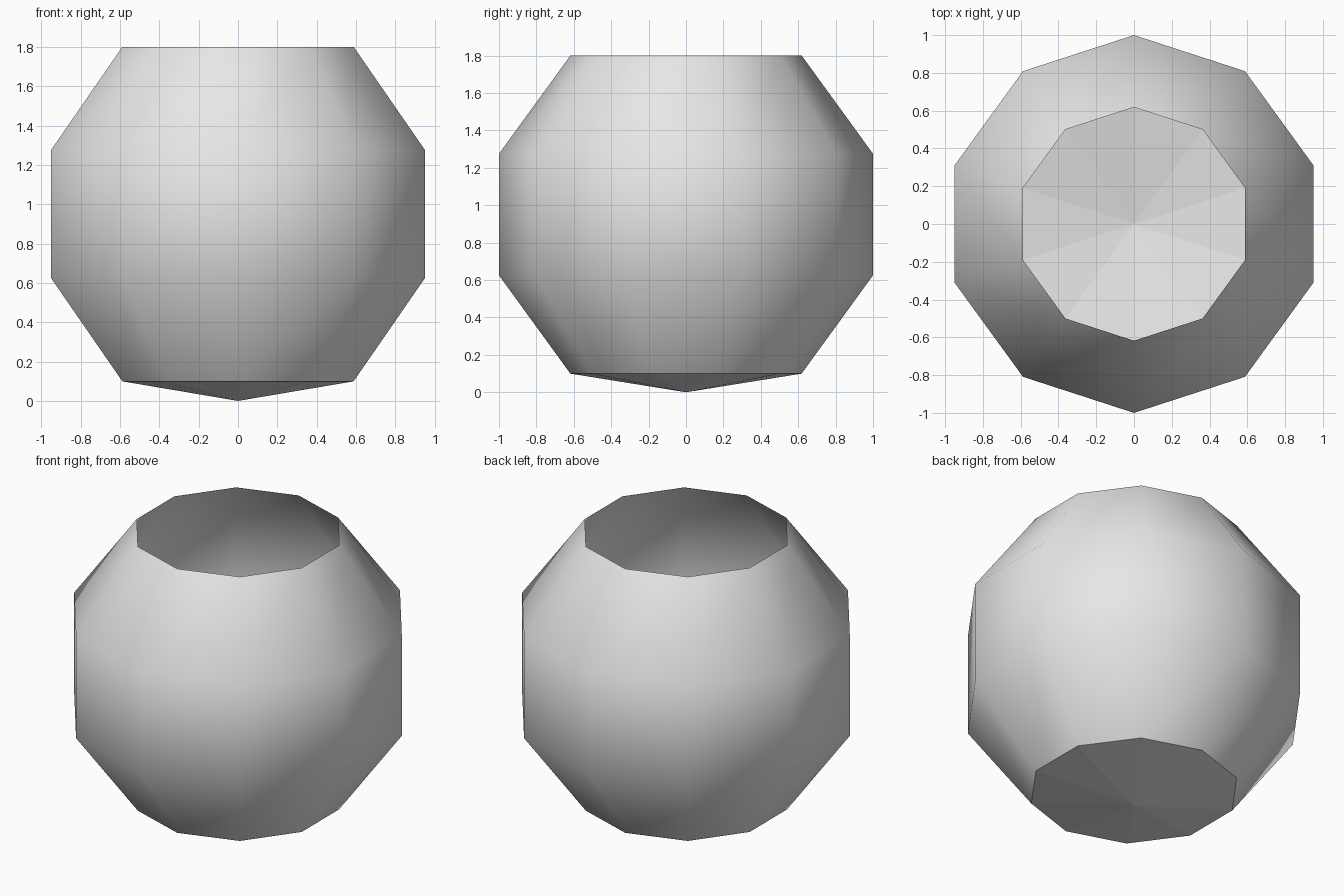
import bpy
import bmesh
from math import sin, cos, pi

cube = bpy.data.objects.get("Cube")
if cube:
    bpy.data.objects.remove(cube, do_unlink=True)

# Single plain grey
grey = bpy.data.materials.new("plain grey")
grey.use_nodes = True
colour = (0.8, 0.8, 0.8, 1)
grey.diffuse_color = colour
grey.node_tree.nodes["Principled BSDF"].inputs["Base Color"].default_value = colour

# Open-topped ten-sided bowl, rings taken from a sphere
SIDES = 10
RADIUS = 1 / sin(2 * pi / 5)
MIDDLE = 0.95
bm = bmesh.new()
rings = []
for step in (4, 3, 2, 1):
    lat = step * pi / 5
    r, z = RADIUS * sin(lat), MIDDLE + RADIUS * cos(lat)
    rings.append([bm.verts.new((r * sin(2 * pi * i / SIDES),
                                -r * cos(2 * pi * i / SIDES), z))
                  for i in range(SIDES)])

# Smooth wall
for low, high in zip(rings, rings[1:]):
    for i in range(SIDES):
        j = (i + 1) % SIDES
        bm.faces.new((low[i], low[j], high[j], high[i])).smooth = True

# Shallow flat-shaded pointed base
tip = bm.verts.new((0, 0, 0))
base = rings[0]
for i in range(SIDES):
    bm.faces.new((base[(i + 1) % SIDES], base[i], tip)).smooth = False
for vert, nxt in zip(base, base[1:] + base[:1]):
    bm.edges.get((vert, nxt)).smooth = False

mesh = bpy.data.meshes.new("bowl")
bm.to_mesh(mesh)
bm.free()
mesh.materials.append(grey)
bowl = bpy.data.objects.new("bowl", mesh)
bpy.context.collection.objects.link(bowl)
